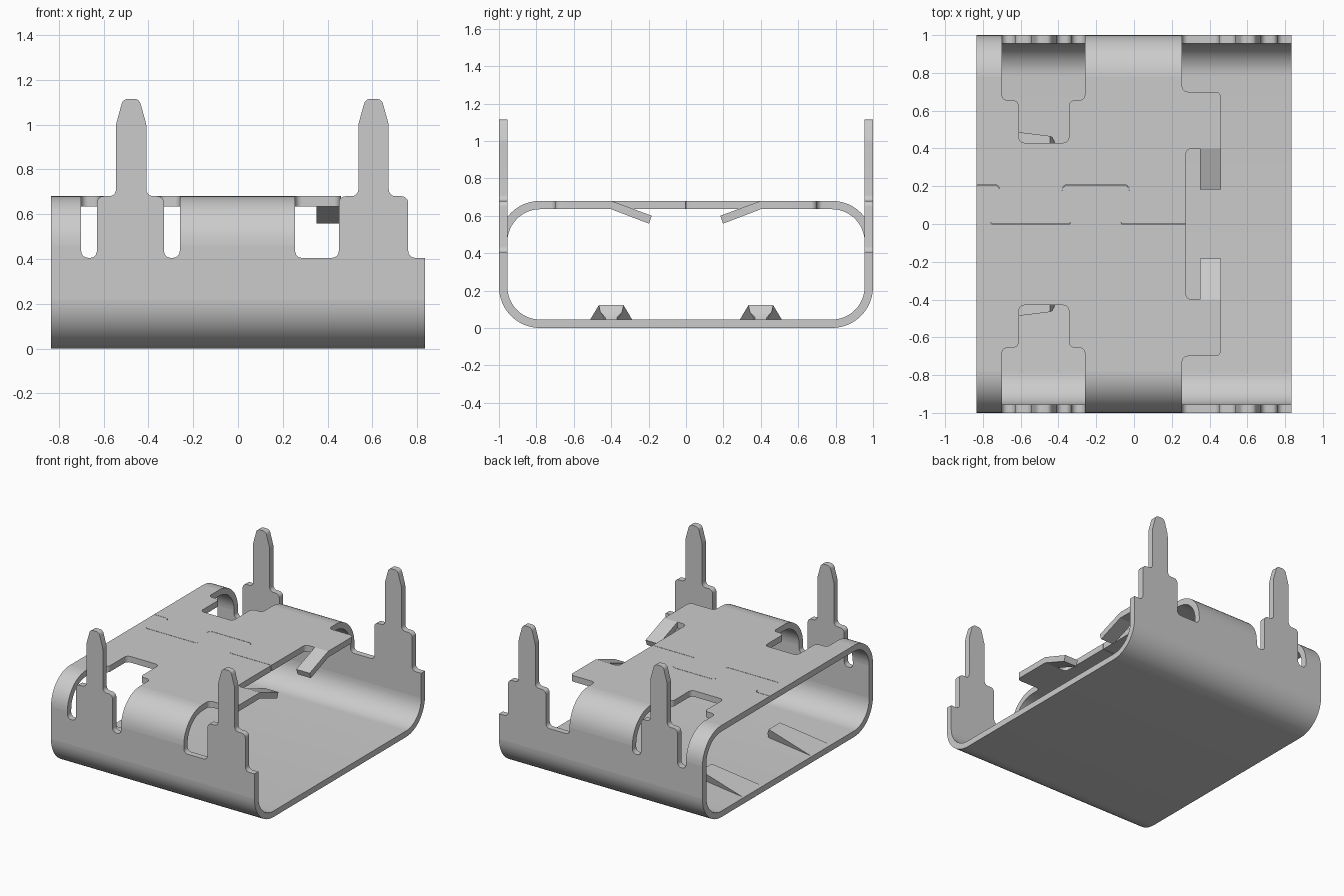
import bpy, bmesh
from math import sin, cos, radians
from mathutils import Vector

if "Cube" in bpy.data.objects:
    bpy.data.objects.remove(bpy.data.objects["Cube"], do_unlink=True)

HALF = 0.835      # half length along x
T = 0.045         # sheet thickness
TOP = 0.68        # outer height of the shell
BEND = 0.22       # outer bend radius
SLOT = 0.405      # bottom of the wall slots
F = 0.03          # usual corner fillet

metal = bpy.data.materials.new("grey metal")
metal.use_nodes = True
colour = (0.6, 0.6, 0.6, 1)
metal.diffuse_color = colour
metal.node_tree.nodes["Principled BSDF"].inputs["Base Color"].default_value = colour


def make_object(name, bm):
    bmesh.ops.recalc_face_normals(bm, faces=bm.faces)
    mesh = bpy.data.meshes.new(name)
    bm.to_mesh(mesh)
    bm.free()
    mesh.materials.append(metal)
    obj = bpy.data.objects.new(name, mesh)
    bpy.context.collection.objects.link(obj)
    bpy.ops.object.select_all(action='DESELECT')
    obj.select_set(True)
    bpy.context.view_layer.objects.active = obj
    bpy.ops.object.shade_smooth_by_angle(angle=radians(30))
    return obj


def extrude(name, points, offset):
    """Solid made by sweeping a flat outline along an offset."""
    bm = bmesh.new()
    near = [bm.verts.new(p) for p in points]
    far = [bm.verts.new(Vector(p) + Vector(offset)) for p in points]
    bm.faces.new(near)
    bm.faces.new(far)
    for i in range(len(near)):
        bm.faces.new((near[i - 1], near[i], far[i], far[i - 1]))
    return make_object(name, bm)


def rounded(corners, steps=5):
    """Outline whose corners (u, v, radius) are replaced by fillets."""
    out = []
    for i, (u, v, r) in enumerate(corners):
        p = Vector((u, v))
        if not r:
            out.append(p)
            continue
        a = (Vector(corners[i - 1][:2]) - p).normalized()
        b = (Vector(corners[(i + 1) % len(corners)][:2]) - p).normalized()
        half = a.angle(b) / 2
        reach = r * cos(half) / sin(half)
        centre = p + (a + b).normalized() * r / sin(half)
        start, end = p + a * reach - centre, p + b * reach - centre
        for k in range(steps + 1):
            out.append(centre + start.lerp(end, k / steps).normalized() * r)
    return out


def arc(y, z, r, start, end, steps=12):
    return [(y + r * cos(radians(start + (end - start) * k / steps)),
             z + r * sin(radians(start + (end - start) * k / steps)))
            for k in range(steps + 1)]


# Floor with its two lower bends
c = 1 - BEND
profile = (arc(-c, BEND, BEND, 180, 270) + arc(c, BEND, BEND, 270, 360)
           + arc(c, BEND, BEND - T, 360, 270) + arc(-c, BEND, BEND - T, 270, 180))
extrude("floor_channel", [(-HALF, y, z) for y, z in profile], (2 * HALF, 0, 0))


# Side walls with tabs and solder pins
def tab(left, right, centre):
    """Tab and pin outline, running from right to left."""
    w = 0.068
    half = [(w, TOP, F), (w, 1.0, 0.1), (0.036, 1.115, F)]
    pin = half + [(-u, v, r) for u, v, r in reversed(half)]
    return ([(right, SLOT, F), (right, TOP, F)]
            + [(centre + u, v, r) for u, v, r in pin]
            + [(left, TOP, F), (left, SLOT, F)])


arch = TOP - BEND
wall = rounded([(-HALF, BEND, 0), (HALF, BEND, 0), (HALF, SLOT, 0)]
               + tab(0.45, 0.76, 0.605)
               + [(0.255, SLOT, F), (0.255, arch, 0), (-0.26, arch, 0), (-0.26, SLOT, F)]
               + tab(-0.63, -0.33, -0.477)
               + [(-0.7, SLOT, F), (-0.7, arch, 0), (-HALF, arch, 0)])

# Outer edge of each top half, from -x to +x, and the dovetail seam back again
edge = [(-HALF, c, 0), (-0.7, c, 0), (-0.7, 0.655, F), (-0.61, 0.655, F),
        (-0.61, 0.43, F), (-0.345, 0.43, F), (-0.345, 0.655, F), (-0.26, 0.655, F),
        (-0.26, c, 0), (0.255, c, 0), (0.255, 0.7, F), (0.46, 0.7, F),
        (0.46, 0.4, 0), (0.275, 0.4, F)]
peak = 0.21
seam = [(0.275, 0, 0), (-0.075, 0, 0.015), (-0.015, peak, F), (-0.39, peak, F),
        (-0.33, 0, 0.015), (-0.765, 0, 0.015), (-0.7, peak, F), (-HALF, peak, 0)]

for side, s in (("front", -1), ("back", 1)):
    extrude(side + "_wall", [(x, s, z) for x, z in wall], (0, -s * T, 0))

    # Upper bends that carry the top sheet
    bend = arc(c, arch, BEND, 0, 90) + arc(c, arch, BEND - T, 90, 0)
    for label, x0, x1 in (("end", -HALF, -0.7), ("middle", -0.26, 0.255)):
        extrude(f"{side}_{label}_bend", [(x0, s * y, z) for y, z in bend], (x1 - x0, 0, 0))

    # Top sheet half, leaving a hairline gap at the seam
    gap = -0.003 if s < 0 else 0
    outline = rounded([(x, s * y, r) for x, y, r in edge]
                      + [(x, y + gap, r) for x, y, r in seam])
    extrude(side + "_top_sheet", [(x, y, TOP) for x, y in outline], (0, 0, -T))

    # Spring arm bent down from the top sheet
    arm = [(0.4, TOP), (0.183, 0.6), (0.198, 0.558), (0.4, TOP - T)]
    extrude(side + "_spring_arm", [(0.35, s * y, z) for y, z in arm], (0.11, 0, 0))

    # Raised ramp on the floor, narrowing towards its undercut high end
    bm = bmesh.new()
    rings = []
    for d in (-1, 1):
        ring = [(-0.82, 0.112, 0.03), (-0.82, 0.112, T), (-0.445, 0.066, 0.122),
                (-0.43, 0.058, 0.085), (-0.42, 0.03, 0.055), (-0.42, 0.03, 0.03)]
        rings.append([bm.verts.new((x, s * 0.4 + d * w, z)) for x, w, z in ring])
    a, b = rings
    bm.faces.new(a)
    bm.faces.new(b)
    for i in range(len(a)):
        bm.faces.new((a[i - 1], a[i], b[i], b[i - 1]))
    make_object(side + "_floor_ramp", bm)
